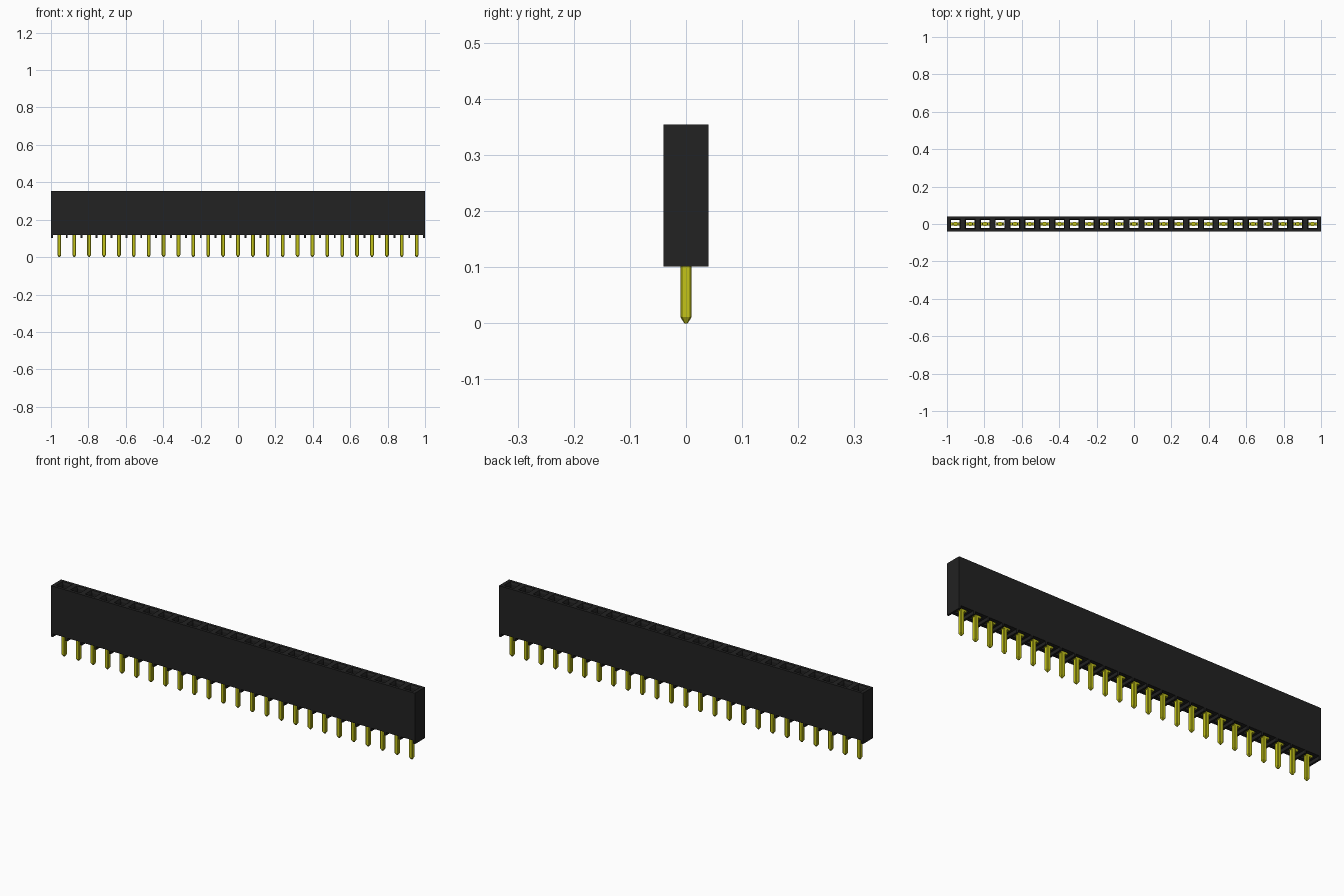
import bpy, bmesh

if "Cube" in bpy.data.objects:
    bpy.data.objects.remove(bpy.data.objects["Cube"])

COUNT, PITCH = 25, 0.0796
DEPTH = 0.04                 # half depth of the housing
TOP, FLOOR, FOOT = 0.354, 0.117, 0.101
CENTRES = [(i - (COUNT - 1) / 2) * PITCH for i in range(COUNT)]


def material(name, rgb):
    m = bpy.data.materials.new(name)
    m.use_nodes = True
    m.diffuse_color = (*rgb, 1)
    m.node_tree.nodes["Principled BSDF"].inputs["Base Color"].default_value = (*rgb, 1)
    return m


def finish(bm, name, mat):
    bmesh.ops.remove_doubles(bm, verts=bm.verts, dist=1e-5)
    bmesh.ops.recalc_face_normals(bm, faces=bm.faces)
    mesh = bpy.data.meshes.new(name)
    bm.to_mesh(mesh)
    bm.free()
    mesh.materials.append(mat)
    obj = bpy.data.objects.new(name, mesh)
    bpy.context.collection.objects.link(obj)
    return obj


def rect(bm, x0, x1, half_y, z):
    return [bm.verts.new(p) for p in
            ((x0, -half_y, z), (x1, -half_y, z), (x1, half_y, z), (x0, half_y, z))]


def bridge(bm, a, b, sides=None):
    n = len(a)
    for i in sides or range(n):
        bm.faces.new((a[i], a[(i + 1) % n], b[(i + 1) % n], b[i]))


def box(bm, x0, x1, half_y, z0, z1):
    low, high = rect(bm, x0, x1, half_y, z0), rect(bm, x0, x1, half_y, z1)
    bridge(bm, low, high)
    bm.faces.new(low[::-1])
    bm.faces.new(high)


def octagon(bm, x, r, cut, z):
    s = r - cut
    return [bm.verts.new((x + px, py, z)) for px, py in
            ((r, -s), (r, s), (s, r), (-s, r), (-r, s), (-r, -s), (-s, -r), (s, -r))]


black = material("black plastic", (0.016, 0.016, 0.016))
gold = material("yellow metal", (0.55, 0.55, 0.01))

# Housing: one open socket cell per pin, with outer walls only at the ends
bm = bmesh.new()
for i, x in enumerate(CENTRES):
    x0 = -1 if i == 0 else x - PITCH / 2
    x1 = 1 if i == COUNT - 1 else x + PITCH / 2
    outer_low = rect(bm, x0, x1, DEPTH, FLOOR)
    outer_top = rect(bm, x0, x1, DEPTH, TOP)
    mouth = rect(bm, x - 0.027, x + 0.027, 0.026, TOP)
    throat = rect(bm, x - 0.023, x + 0.023, 0.022, TOP - 0.012)
    exit_low = rect(bm, x - 0.023, x + 0.023, 0.022, FLOOR)
    walls = [0, 2] + ([3] if i == 0 else []) + ([1] if i == COUNT - 1 else [])
    bridge(bm, outer_low, outer_top, walls)
    for a, b in ((outer_top, mouth), (mouth, throat), (throat, exit_low), (exit_low, outer_low)):
        bridge(bm, a, b)
finish(bm, "housing", black)

# Standoff ribs under the housing, between the pins and at both ends
bm = bmesh.new()
for i in range(COUNT + 1):
    x = (i - COUNT / 2) * PITCH
    x0 = -1 if i == 0 else x - 0.005
    x1 = 1 if i == COUNT else x + 0.005
    box(bm, x0, x1, DEPTH, FOOT, FLOOR)
finish(bm, "standoff_ribs", black)

# Pins: chamfered square posts with tapered tips
bm = bmesh.new()
for x in CENTRES:
    tip = octagon(bm, x, 0.003, 0.001, 0)
    neck = octagon(bm, x, 0.01, 0.003, 0.011)
    head = octagon(bm, x, 0.01, 0.003, 0.14)
    bridge(bm, tip, neck)
    bridge(bm, neck, head)
    bm.faces.new(tip[::-1])
    bm.faces.new(head)
finish(bm, "pins", gold)

# Contacts: shoulder at the base and two upright leaves in each socket
bm = bmesh.new()
for x in CENTRES:
    box(bm, x - 0.0225, x + 0.0225, 0.009, FLOOR + 0.001, 0.14)
    for side in (-1, 1):
        a, b = sorted((x + side * 0.010, x + side * 0.016))
        box(bm, a, b, 0.009, 0.14, 0.31)
finish(bm, "contacts", gold)
